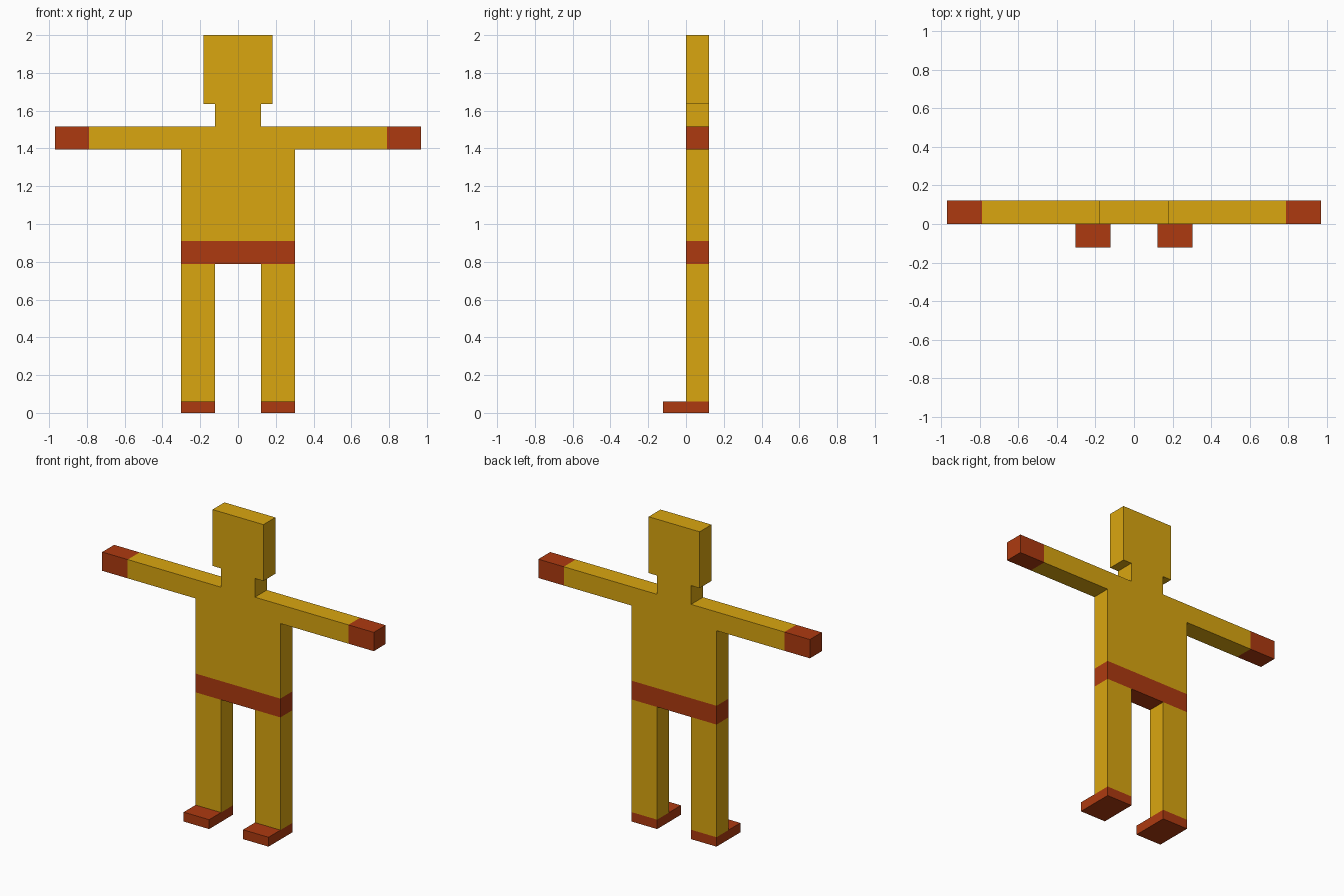
import bpy
import bmesh
from mathutils import Vector

if "Cube" in bpy.data.objects:
    bpy.data.objects.remove(bpy.data.objects["Cube"])

U = 2 / 33  # the figure sits on a regular grid, 33 steps tall


def material(name, color):
    mat = bpy.data.materials.new(name)
    mat.diffuse_color = color
    mat.use_nodes = True
    mat.node_tree.nodes["Principled BSDF"].inputs["Base Color"].default_value = mat.diffuse_color
    return mat


yellow = material("yellow", (0.70, 0.38, 0.005, 1))
red = material("rust_red", (0.42, 0.042, 0.005, 1))


def box(name, x, y, z, mat, mirrored=False):
    """Box spanning the given grid ranges, optionally mirrored across x = 0."""
    lo, hi = (Vector(c) * U for c in zip(x, y, z))
    bm = bmesh.new()
    bmesh.ops.create_cube(bm, size=1)
    bmesh.ops.scale(bm, vec=hi - lo, verts=bm.verts)
    bmesh.ops.translate(bm, vec=(lo + hi) / 2, verts=bm.verts)
    mesh = bpy.data.meshes.new(name)
    bm.to_mesh(mesh)
    bm.free()
    mesh.materials.append(mat)
    obj = bpy.data.objects.new(name, mesh)
    bpy.context.collection.objects.link(obj)
    if mirrored:
        obj.modifiers.new("mirror", 'MIRROR').use_mirror_merge = False
    return obj


SLAB = (0, 2)  # shared body thickness

# Head, neck and trunk
box("head", (-3, 3), SLAB, (27, 33), yellow)
box("neck", (-2, 2), SLAB, (25, 27), yellow)
box("torso", (-5, 5), SLAB, (15, 25), yellow)
box("belt", (-5, 5), SLAB, (13, 15), red)

# Arms with hands
box("arms", (5, 13), SLAB, (23, 25), yellow, mirrored=True)
box("hands", (13, 16), SLAB, (23, 25), red, mirrored=True)

# Legs with feet that project forward
box("legs", (2, 5), SLAB, (1, 13), yellow, mirrored=True)
box("feet", (2, 5), (-2, 2), (0, 1), red, mirrored=True)
